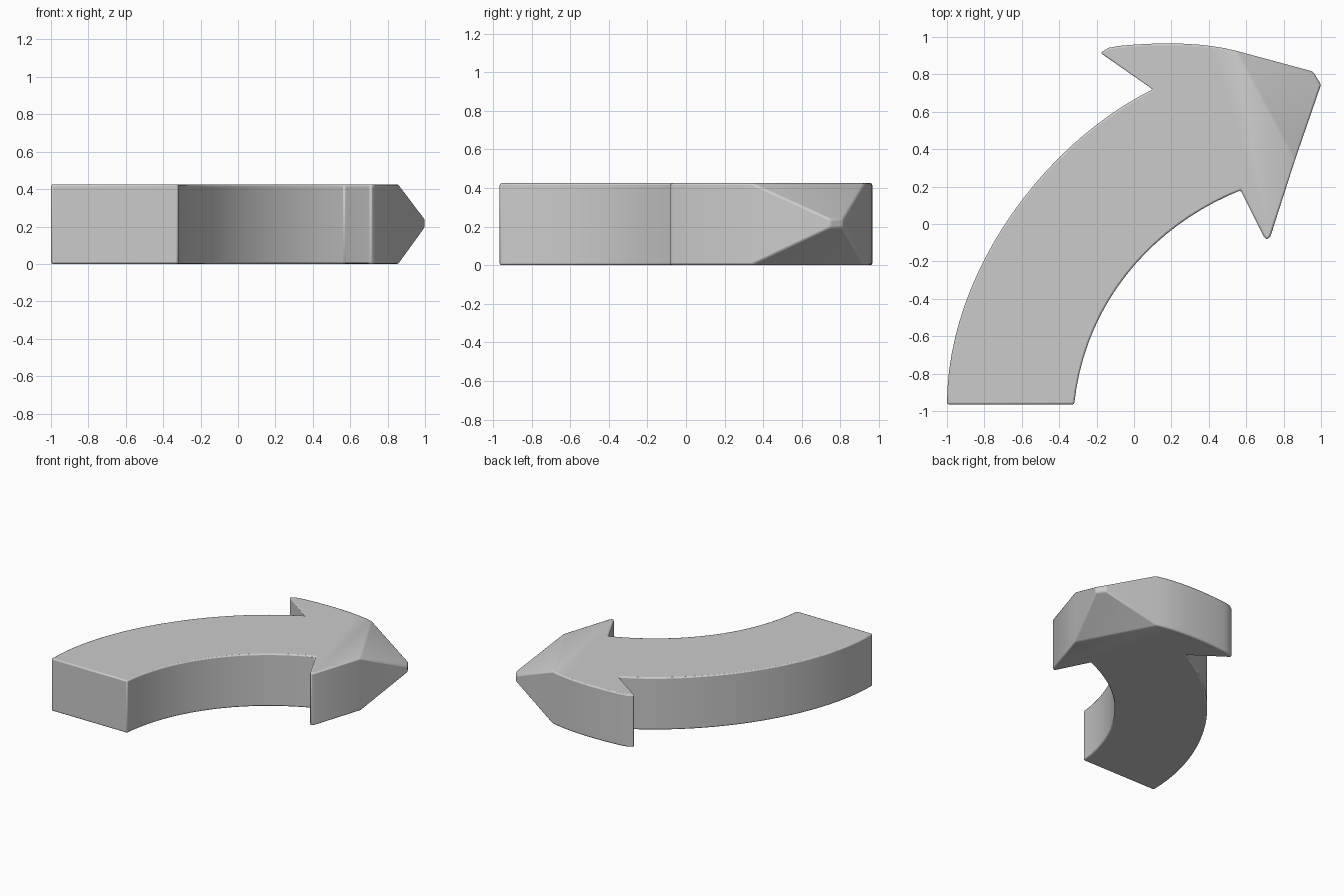
import bpy, bmesh
from mathutils import Vector
from mathutils.geometry import interpolate_bezier

if "Cube" in bpy.data.objects:
    bpy.data.objects.remove(bpy.data.objects["Cube"])

H = 0.425


def curve(a, b, c, d, n):
    pts = [Vector((p[0], p[1], 0)) for p in (a, b, c, d)]
    return [(p.x, p.y) for p in interpolate_bezier(*pts, n)]


# outline of the curved shaft and the arrow head barbs
outer = curve((-1, -.965), (-1, -.28), (-.5, .42), (.10, .72), 24)
inner = curve((.57, .18), (.12, .0), (-.26, -.40), (-.32, -.965), 20)
barb_back = [(-.18, .915), (-.135, .942)]
head_back = curve((-.08, .952), (.12, .972), (.36, .975), (.55, .925), 10)
head_front = [(.86, .34), (.73, -.065), (.71, -.085), (.693, -.065)]
outline = outer + barb_back + head_back + head_front + inner
crease = len(outer) + len(barb_back) + len(head_back) - 1

bm = bmesh.new()
low = [bm.verts.new((x, y, 0)) for x, y in outline]
top = [bm.verts.new((x, y, H)) for x, y in outline]
bm.faces.new(low)
bm.faces.new(top)
n = len(outline)

# side walls, left open where the pointed tip joins
for i in range(n):
    if i != crease:
        j = (i + 1) % n
        bm.faces.new((low[i], low[j], top[j], top[i]))

# tapered tip ending in a small blunt face
base = [low[crease], low[crease + 1], top[crease + 1], top[crease]]
tip = [bm.verts.new(p) for p in
       ((.957, .815, .193), (1, .745, .193), (1, .745, .24), (.957, .815, .24))]
for i in range(4):
    j = (i + 1) % 4
    bm.faces.new((base[i], base[j], tip[j], tip[i]))
bm.faces.new(tip)
bmesh.ops.recalc_face_normals(bm, faces=bm.faces)

mesh = bpy.data.meshes.new("curved_arrow")
bm.to_mesh(mesh)
bm.free()
arrow = bpy.data.objects.new("curved_arrow", mesh)
bpy.context.collection.objects.link(arrow)

# softly rounded edges
bevel = arrow.modifiers.new("soft_edges", 'BEVEL')
bevel.width = 0.01
bevel.segments = 2
bevel.limit_method = 'ANGLE'
bevel.angle_limit = 0.5

bpy.context.view_layer.objects.active = arrow
arrow.select_set(True)
bpy.ops.object.shade_smooth_by_angle(angle=0.6)
